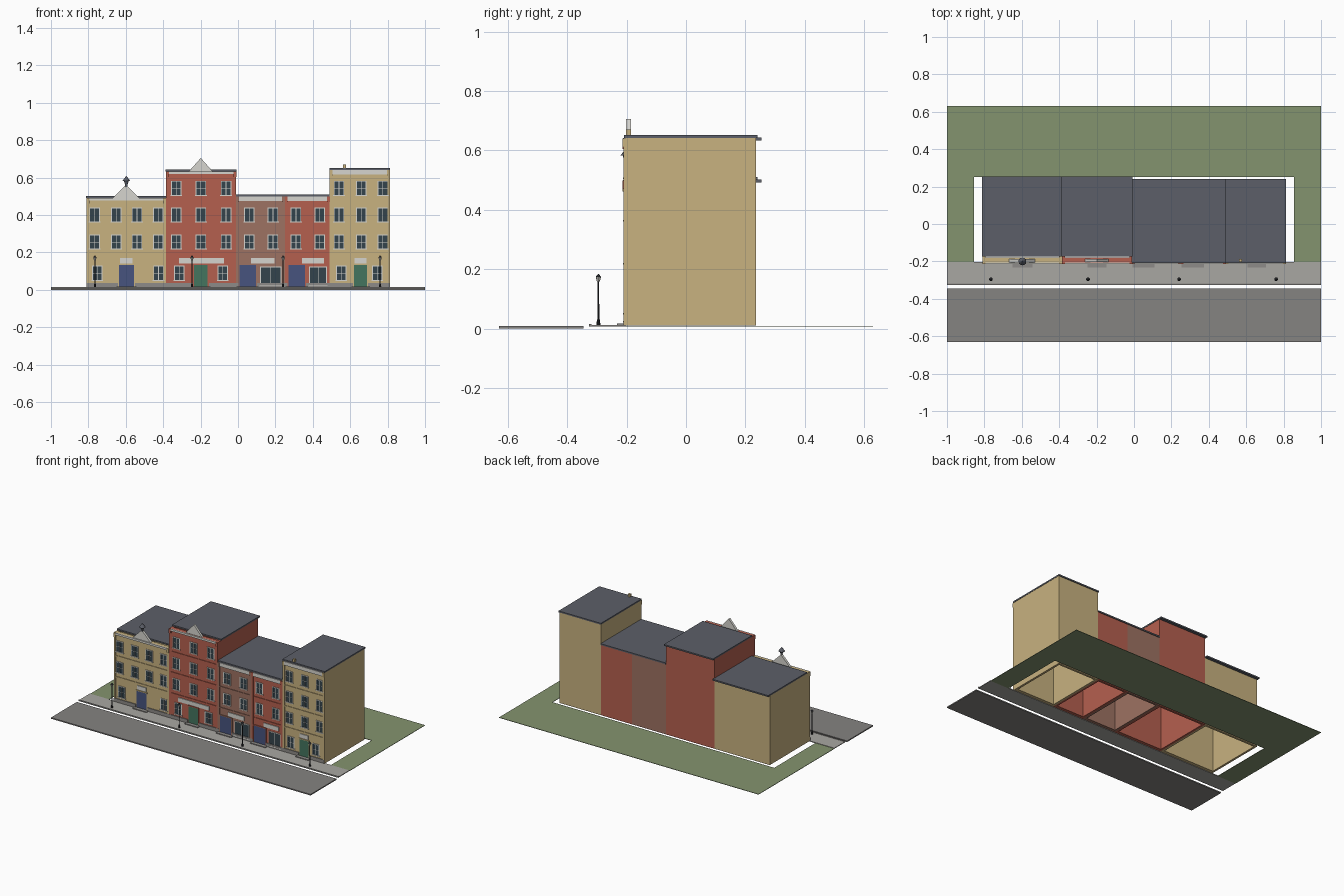
import bpy, bmesh
from mathutils import Matrix

if "Cube" in bpy.data.objects:
    bpy.data.objects.remove(bpy.data.objects["Cube"])

def mat(name, hexcol):
    m = bpy.data.materials.new(name)
    rgb = [int(hexcol[i:i + 2], 16) / 255 for i in (0, 2, 4)]
    m.diffuse_color = [c / 12.92 if c < 0.04 else ((c + 0.055) / 1.055) ** 2.4 for c in rgb] + [1]
    m.use_nodes = True
    m.node_tree.nodes["Principled BSDF"].inputs["Base Color"].default_value = m.diffuse_color
    return m

TAN, RED, BROWN = mat("tan", "C8B280"), mat("red", "B5604F"), mat("brown", "9E7262")
TRIM, ROOF, GLASS = mat("trim", "D6D5CF"), mat("roof", "5C5F68"), mat("glass", "33434C")
BLUE, GREEN, IRON = mat("blue", "47547E"), mat("green", "44755F"), mat("iron", "26282C")
PAVE, ROAD, LAWN = mat("pavement", "A9A7A2"), mat("road", "858381"), mat("lawn", "84946F")
STONE = mat("stone", "8D8B88")

def finish(name, bm, m):
    me = bpy.data.meshes.new(name)
    bm.to_mesh(me)
    bm.free()
    me.materials.append(m)
    ob = bpy.data.objects.new(name, me)
    bpy.context.collection.objects.link(ob)
    return ob

def boxes(name, spans, m):
    """One object from (x0, x1, y0, y1, z0, z1) boxes."""
    bm = bmesh.new()
    for x0, x1, y0, y1, z0, z1 in spans:
        M = Matrix.Translation(((x0 + x1) / 2, (y0 + y1) / 2, (z0 + z1) / 2))
        bmesh.ops.create_cube(bm, size=1, matrix=M @ Matrix.Diagonal((x1 - x0, y1 - y0, z1 - z0, 1)))
    return finish(name, bm, m)

def prism(name, pts, y0, y1, m):
    """Extrude an x-z outline along y."""
    bm = bmesh.new()
    f = bm.faces.new([bm.verts.new((x, y0, z)) for x, z in pts])
    r = bmesh.ops.extrude_face_region(bm, geom=[f])
    bmesh.ops.translate(bm, vec=(0, y1 - y0, 0), verts=[v for v in r["geom"] if isinstance(v, bmesh.types.BMVert)])
    bmesh.ops.recalc_face_normals(bm, faces=bm.faces[:])
    return finish(name, bm, m)

def turned(name, x, y, rings, m, seg=10):
    """Stack of cones given as (z0, z1, r0, r1)."""
    bm = bmesh.new()
    for z0, z1, r0, r1 in rings:
        bmesh.ops.create_cone(bm, cap_ends=True, segments=seg, radius1=r0, radius2=r1, depth=z1 - z0,
                              matrix=Matrix.Translation((x, y, (z0 + z1) / 2)))
    return finish(name, bm, m)

F, B, G = -0.205, 0.235, 0.01   # facade plane, back wall plane, ground level

# Ground: road, pavement, kerb and lawn with an open strip around the houses
boxes("road", [(-1, 1, -0.63, -0.345, 0, 0.008)], ROAD)
boxes("pavement", [(-1, 1, -0.32, -0.203, 0.007, 0.012)], PAVE)
boxes("kerb", [(-1, 1, -0.326, -0.319, 0.007, 0.016)], STONE)
boxes("lawn", [(-1, 1, 0.25, 0.63, 0.006, 0.009), (-1, -0.855, -0.203, 0.25, 0.006, 0.009),
               (0.855, 1, -0.203, 0.25, 0.006, 0.009)], LAWN)

ROWS = [0.255, 0.4, 0.543]
# name, x0, x1, wall top, roof front, roof back, wall colour, storeys, window columns,
# ground windows (x, width), door (x0, x1), door colour, sign (x0, x1)
houses = [
    ("left_house", -0.81, -0.385, 0.492, -0.17, 0.255, TAN, 2, (-0.767, -0.652, -0.54, -0.427),
     [(-0.752, 0.056), (-0.425, 0.056)], (-0.635, -0.557), BLUE, (-0.63, -0.563)),
    ("tall_red_house", -0.385, -0.01, 0.634, -0.17, 0.255, RED, 3, (-0.33, -0.198, -0.064),
     [(-0.315, 0.056), (-0.082, 0.056)], (-0.234, -0.162), GREEN, (-0.315, -0.075)),
    ("brown_shop", -0.01, 0.25, 0.5, -0.205, 0.24, BROWN, 2, (0.06, 0.187),
     [(0.175, 0.115)], (0.008, 0.095), BLUE, (0.07, 0.195)),
    ("red_shop", 0.25, 0.49, 0.5, -0.205, 0.24, RED, 2, (0.31, 0.437),
     [(0.428, 0.095)], (0.27, 0.358), BLUE, (0.342, 0.46)),
    ("right_house", 0.49, 0.812, 0.642, -0.205, 0.24, TAN, 3, (0.54, 0.658, 0.775),
     [(0.552, 0.056), (0.745, 0.056)], (0.621, 0.69), GREEN, (0.622, 0.688)),
]

for name, x0, x1, top, rf, rb, wall, floors, cols, lows, door, dcol, sign in houses:
    t = 0.015
    # Wall shell, open underneath
    boxes(name + "_walls", [(x0, x1, F, F + 0.025, G, top), (x0, x1, B - t, B, G, top),
                            (x0, x0 + t, F + 0.025, B - t, G, top),
                            (x1 - t, x1, F + 0.025, B - t, G, top)], wall)
    # Roof slab
    boxes(name + "_roof", [(x0 - 0.002, x1 + 0.002, rf - 0.003, rb, top, top + 0.01)], ROOF)
    # Corner pilasters and their brackets
    edges = ((x0, x0 + 0.014), (x1 - 0.014, x1))
    boxes(name + "_pilasters", [(a, b, F - 0.005, F, G, top - 0.004) for a, b in edges]
          + [(a - 0.001, b + 0.001, F - 0.009, F, top - 0.03, top - 0.002) for a, b in edges], wall)
    # Cornice and string courses
    ch = 0.014 if rf > -0.2 else 0.026
    boxes(name + "_cornice", [(x0 + 0.015, x1 - 0.015, F - 0.008, F, top - ch, top)], TRIM)
    boxes(name + "_string_courses", [(x0 + 0.014, x1 - 0.014, F - 0.004, F, z, z + 0.007)
                                     for z in [0.182, 0.328, 0.472][:floors]], wall)
    boxes(name + "_plinth", [(x0, door[0] - 0.006, F - 0.006, F, G, 0.036),
                             (door[1] + 0.006, x1, F - 0.006, F, G, 0.036)], STONE)
    # Windows: frame border, glass, glazing bars and sill
    wins = [(c, z, 0.056, 0.08) for c in cols for z in ROWS[:floors]]
    wins += [(c, 0.088 if w < 0.06 else 0.072, w, 0.082 if w < 0.06 else 0.105) for c, w in lows]
    frames, panes = [], []
    for c, z, w, h in wins:
        a, b, lo, hi, e = c - w / 2, c + w / 2, z - h / 2, z + h / 2, 0.005
        panes.append((a + e, b - e, F - 0.001, F + 0.002, lo + e, hi - e))
        frames += [(a, a + e, F - 0.004, F, lo, hi), (b - e, b, F - 0.004, F, lo, hi),
                   (a, b, F - 0.004, F, hi - e, hi), (a - 0.003, b + 0.003, F - 0.007, F, lo, lo + e),
                   (c - 0.0015, c + 0.0015, F - 0.003, F, lo, hi)]
        if w < 0.06:
            frames.append((a, b, F - 0.003, F, z - 0.001, z + 0.001))
    boxes(name + "_window_glass", panes, GLASS)
    boxes(name + "_window_frames", frames, TRIM)
    # Door, surround, step and sign board
    d0, d1 = door
    boxes(name + "_door", [(d0, d1, F - 0.003, F, G, 0.132)], dcol)
    boxes(name + "_door_surround", [(d0 - 0.005, d0, F - 0.005, F, G, 0.136),
                                    (d1, d1 + 0.005, F - 0.005, F, G, 0.136),
                                    (d0 - 0.005, d1 + 0.005, F - 0.006, F, 0.132, 0.138)], wall)
    boxes(name + "_step", [(d0 - 0.015, d1 + 0.015, -0.233, F, G, 0.017)], STONE)
    boxes(name + "_sign_board", [(*sign, F - 0.005, F, 0.142, 0.17)], TRIM)

# Pediments, finial and small chimney post
prism("left_pediment", [(-0.675, 0.485), (-0.523, 0.485), (-0.599, 0.562)], -0.205, -0.188, TRIM)
prism("tall_pediment", [(-0.27, 0.625), (-0.128, 0.625), (-0.199, 0.705)], -0.202, -0.186, TRIM)
turned("finial", -0.597, -0.2, [(0.55, 0.575, 0.006, 0.006), (0.566, 0.582, 0.008, 0.013),
                                (0.582, 0.61, 0.021, 0.0)], ROOF, 12)
boxes("roof_post", [(0.562, 0.578, -0.202, -0.186, 0.645, 0.67)], TAN)

# Street lamps
for i, x in enumerate((-0.765, -0.246, 0.241, 0.76)):
    turned(f"lamp_post_{i}", x, -0.295, [(G, 0.03, 0.007, 0.005), (0.03, 0.16, 0.003, 0.0025),
                                         (0.173, 0.184, 0.01, 0.001)], IRON)
    turned(f"lamp_lantern_{i}", x, -0.295, [(0.158, 0.174, 0.005, 0.009)], TRIM, 8)
